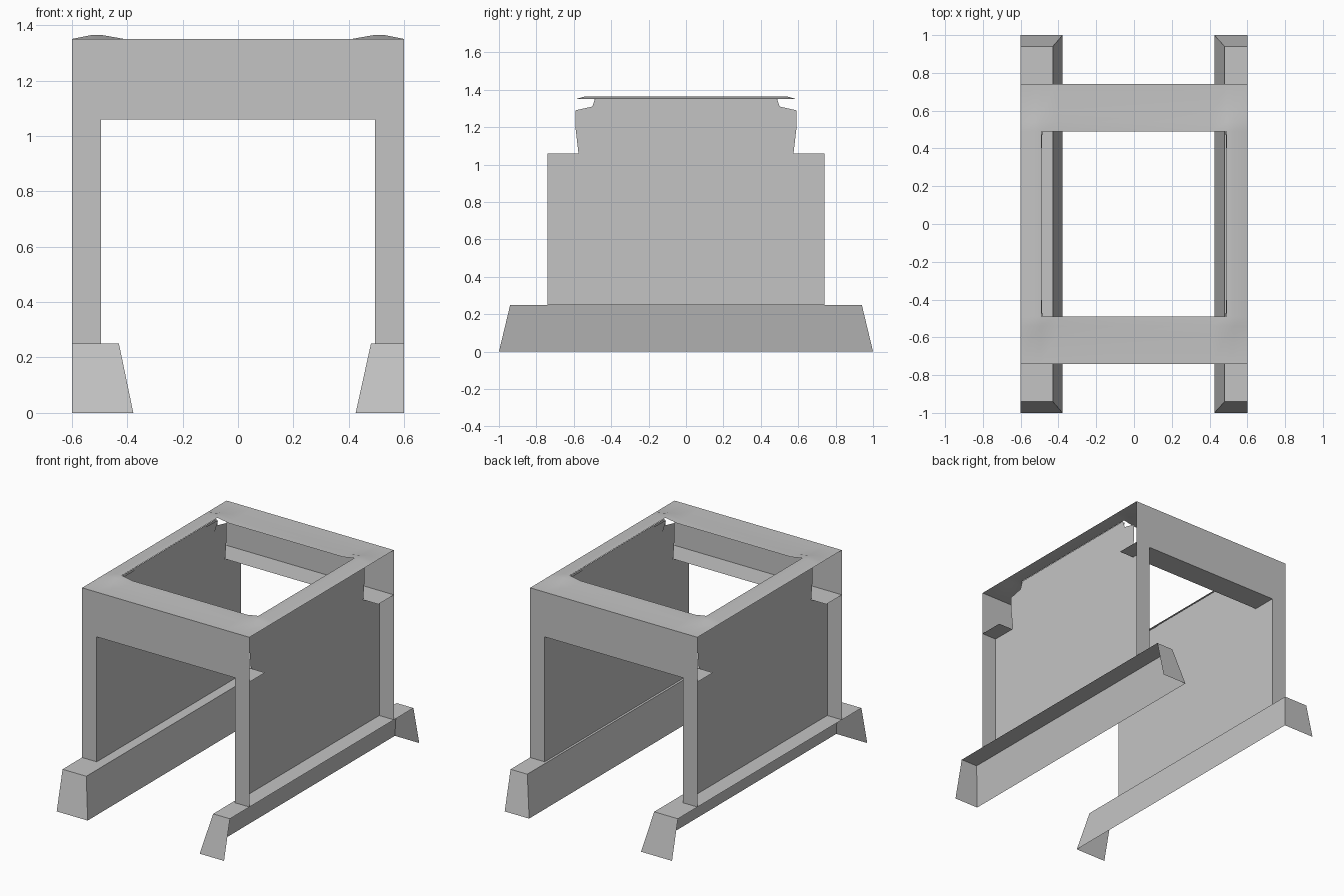
import bpy, bmesh
from mathutils import Vector

if "Cube" in bpy.data.objects:
    bpy.data.objects.remove(bpy.data.objects["Cube"])

grey = bpy.data.materials.new("plain_grey")
grey.use_nodes = True
tone = (0.55, 0.55, 0.55, 1)
grey.diffuse_color = tone
grey.node_tree.nodes["Principled BSDF"].inputs["Base Color"].default_value = tone


def sheet(name, polygons):
    """Open shell from (points, facing) pairs; each face is turned to its facing."""
    bm = bmesh.new()
    for points, facing in polygons:
        face = bm.faces.new([bm.verts.new(p) for p in points])
        face.normal_update()
        if face.normal.dot(Vector(facing)) < 0:
            face.normal_flip()
    bmesh.ops.remove_doubles(bm, verts=bm.verts, dist=0.0005)
    mesh = bpy.data.meshes.new(name)
    bm.to_mesh(mesh)
    bm.free()
    mesh.materials.append(grey)
    ob = bpy.data.objects.new(name, mesh)
    bpy.context.collection.objects.link(ob)
    return ob


half_x, half_y = 0.6, 0.74
wall_x, ledge_y = 0.495, 0.58
foot_z, lintel_z, top_z = 0.25, 1.06, 1.35

# Arch panels front and back, each with a ledge under the lintel
for side, label in ((-1, "front"), (1, "back")):
    y = side * half_y
    outline = [(-half_x, foot_z), (-half_x, top_z), (half_x, top_z), (half_x, foot_z),
               (wall_x, foot_z), (wall_x, lintel_z), (-wall_x, lintel_z), (-wall_x, foot_z)]
    sheet(label + "_arch", [([(x, y, z) for x, z in outline], (0, side, 0))])
    sheet(label + "_lintel_ledge", [([(-half_x, y, lintel_z), (half_x, y, lintel_z),
                                      (half_x, side * ledge_y, lintel_z),
                                      (-half_x, side * ledge_y, lintel_z)], (0, 0, -1))])

# Side walls, open on the outside, with notched upper shoulders
half_profile = [(half_y, foot_z), (half_y, lintel_z), (0.575, lintel_z), (0.59, 1.19),
                (0.59, 1.29), (0.5, 1.31), (0.485, 1.358)]
profile = half_profile + [(-y, z) for y, z in reversed(half_profile)]
for side, label in ((-1, "right"), (1, "left")):
    x = side * wall_x
    sheet(label + "_wall", [([(x, y, z) for y, z in profile], (-side, 0, 0))])
    # Small torn flaps in the upper corners of the opening
    for end, end_label in ((-1, "front"), (1, "back")):
        sheet(f"{label}_{end_label}_flap", [([
            (side * 0.485, end * 0.49, top_z), (side * 0.49, end * 0.36, top_z),
            (x, end * 0.44, 1.23)], (-side, -end, 0))])

# Foot rails: sloped inner side and ends, open outside and below
for side, label, top_in, base_in in ((-1, "right", 0.43, 0.378), (1, "left", 0.48, 0.425)):
    def corner(x, y, z):
        return (side * x, y, z)
    a, b = 0.94, 1.0
    faces = [([corner(half_x, -a, foot_z), corner(half_x, a, foot_z),
               corner(top_in, a, foot_z), corner(top_in, -a, foot_z)], (0, 0, 1)),
             ([corner(top_in, -a, foot_z), corner(top_in, a, foot_z),
               corner(base_in, b, 0), corner(base_in, -b, 0)], (-side, 0, 0))]
    for end in (-1, 1):
        faces.append(([corner(half_x, end * a, foot_z), corner(top_in, end * a, foot_z),
                       corner(base_in, end * b, 0), corner(half_x, end * b, 0)], (0, end, 0)))
    sheet(label + "_foot_rail", faces)

# Top frame: a ring around the opening, gently swollen along both sides
xs = [0.41, 0.49, 0.53, half_x]
ys = [0.49, 0.54, 0.59, half_y]
xs = [-v for v in reversed(xs)] + xs
ys = [-v for v in reversed(ys)] + ys


def top_point(x, y):
    swollen = 0.48 < abs(x) < 0.55 and abs(y) < 0.55
    return (x, y, top_z + (0.014 if swollen else 0))


ring = []
for x0, x1 in zip(xs, xs[1:]):
    for y0, y1 in zip(ys, ys[1:]):
        if abs(x0 + x1) / 2 < 0.49 and abs(y0 + y1) / 2 < 0.49:
            continue
        ring.append(([top_point(x0, y0), top_point(x1, y0),
                      top_point(x1, y1), top_point(x0, y1)], (0, 0, 1)))
frame = sheet("top_frame", ring)
bpy.context.view_layer.objects.active = frame
frame.select_set(True)
bpy.ops.object.shade_smooth_by_angle()
